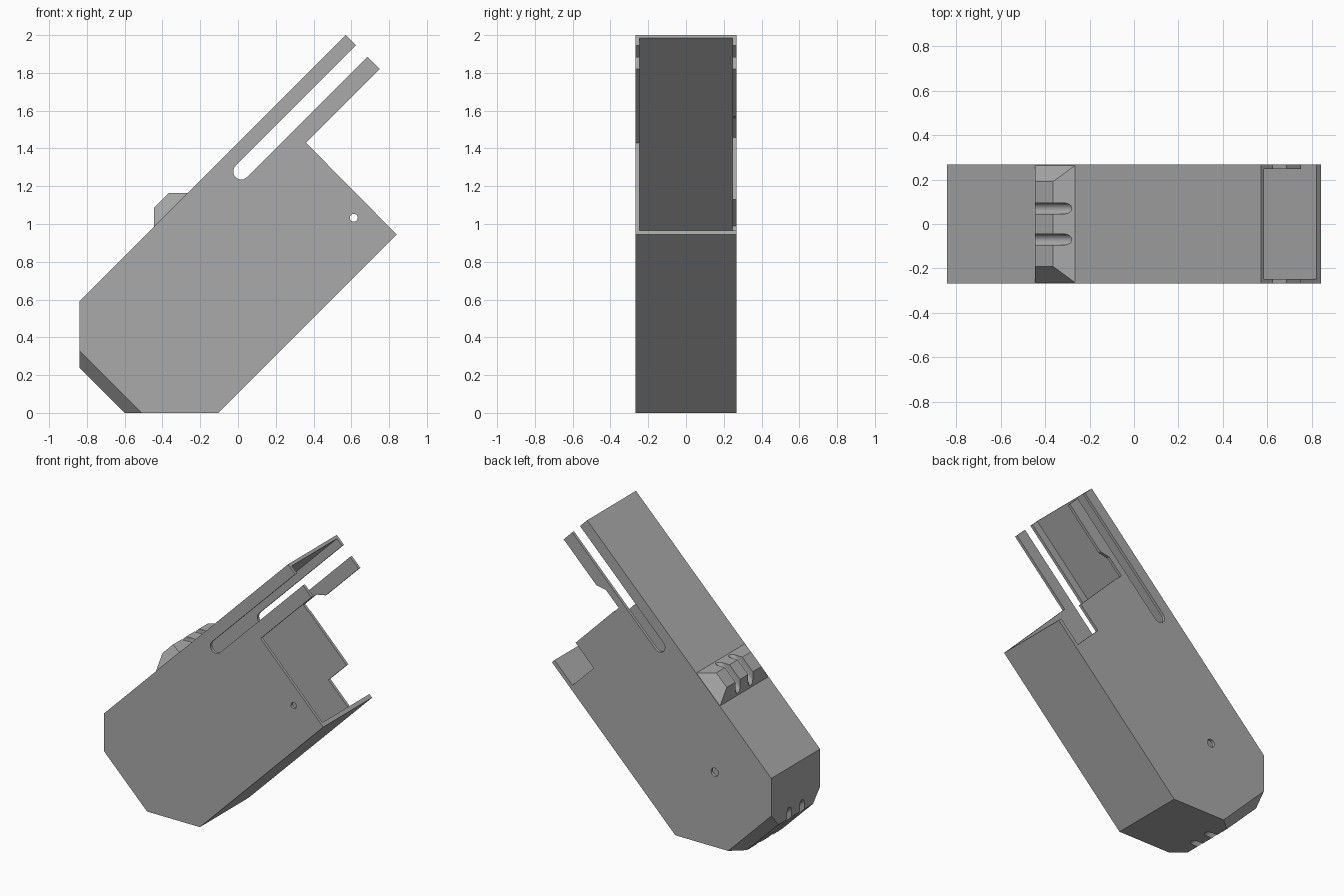
import bpy, bmesh
from math import pi, cos, sin
from mathutils import Vector

if "Cube" in bpy.data.objects:
    bpy.data.objects.remove(bpy.data.objects["Cube"])

mat = bpy.data.materials.new("plain grey")
mat.use_nodes = True
GREY = (0.4, 0.4, 0.4, 1)
mat.diffuse_color = GREY
mat.node_tree.nodes["Principled BSDF"].inputs["Base Color"].default_value = GREY

X, Y, Z = Vector((1, 0, 0)), Vector((0, 1, 0)), Vector((0, 0, 1))
ALONG, OUT = (X + Z).normalized(), (Z - X).normalized()   # tilted body axes
HALF, INNER = 0.267, 0.247                                # half widths outside and inside


def finish(name, bm):
    bmesh.ops.recalc_face_normals(bm, faces=bm.faces)
    mesh = bpy.data.meshes.new(name)
    bm.to_mesh(mesh)
    bm.free()
    mesh.materials.append(mat)
    obj = bpy.data.objects.new(name, mesh)
    bpy.context.collection.objects.link(obj)
    return obj


def prism(name, pts, start, end, origin=Vector(), ax=X, ay=Z, axis=Y):
    """Extrude a 2D outline between two distances along an axis."""
    bm = bmesh.new()
    face = bm.faces.new([bm.verts.new(origin + ax * a + ay * b + axis * start) for a, b in pts])
    new = bmesh.ops.extrude_face_region(bm, geom=[face])["geom"]
    verts = [v for v in new if isinstance(v, bmesh.types.BMVert)]
    bmesh.ops.translate(bm, verts=verts, vec=axis * (end - start))
    return finish(name, bm)


def stadium(r, length, n=12):
    """Half-round end at the origin, open arms along +b."""
    arc = [(r * cos(pi + pi * i / n), r * sin(pi + pi * i / n)) for i in range(n + 1)]
    return arc + [(r, length), (-r, length)]


def circle(r, n=24):
    return [(r * cos(2 * pi * i / n), r * sin(2 * pi * i / n)) for i in range(n)]


def frustum(name, base, top):
    """Tapered block: full width at the base line, narrower at the top line."""
    bm = bmesh.new()
    for pts, w in ((base, HALF), (top, 0.19)):
        for x, z in pts:
            for side in (-w, w):
                bm.verts.new((x, side, z))
    bmesh.ops.convex_hull(bm, input=bm.verts)
    bmesh.ops.dissolve_limit(bm, angle_limit=0.01, verts=bm.verts, edges=bm.edges)
    return finish(name, bm)


def cut(target, cutter):
    cutter.hide_render = True
    cutter.hide_viewport = True
    mod = target.modifiers.new(cutter.name, 'BOOLEAN')
    mod.operation = 'DIFFERENCE'
    mod.solver = 'EXACT'
    mod.object = cutter
    bpy.context.view_layer.update()
    dg = bpy.context.evaluated_depsgraph_get()
    mesh = bpy.data.meshes.new_from_object(target.evaluated_get(dg))
    target.modifiers.clear()
    target.data = mesh
    bpy.data.objects.remove(cutter)


# Hollow sleeve with an open upper end
body = prism("sleeve_body", [(-.84, .33), (-.84, .59), (.57, 2.0), (.75, 1.82),
                             (.36, 1.43), (.84, .945), (-.105, 0), (-.51, 0)], -HALF, HALF)
cut(body, prism("cavity", [(-.815, .34), (-.815, .585), (.8, 2.2), (1.2, 1.345),
                           (-.115, .03), (-.505, .03)], -INNER, INNER))

# Long round-ended slot through both side walls
cut(body, prism("side_slot", stadium(.0425, 1.2), -.4, .4,
                Vector((.0175, 0, 1.278)), OUT, ALONG))

# Single hole in each side wall
cut(body, prism("front_hole", circle(.021), -.4, -.1, Vector((.613, 0, 1.033))))
cut(body, prism("back_hole", circle(.028), .1, .4, Vector((-.406, 0, .517))))

# Corner notch and stepped arm on the back wall
cut(body, prism("corner_notch", [(.72, 1.19), (.52, .99), (.6825, .8275), (.88, 1.025)], .2, .4))
cut(body, prism("arm_step", [(.328, 1.458), (.425, 1.555), (.5, 1.57), (.365, 1.42)], .2, .4))

# Tapered blocks on the upper face and lower end, each with two rounded grooves
bump = frustum("top_bump", [(-.445, .98), (-.26, 1.165)], [(-.445, 1.085), (-.365, 1.165)])
end = frustum("end_cap", [(-.84, .33), (-.51, 0)], [(-.84, .24), (-.60, 0)])
for y in (-.07, .07):
    cut(bump, prism("bump_groove", stadium(.025, .2), -.5, .5,
                    Vector((-.4, y, 1.08)), Y, OUT, ALONG))
    cut(end, prism("end_groove", stadium(.025, .2), -.5, .5,
                   Vector((-.72, y, .16)), Y, -ALONG, OUT))

for obj in (body, bump, end):
    obj.select_set(True)
    bpy.context.view_layer.objects.active = obj
bpy.ops.object.shade_smooth_by_angle(angle=0.5)
